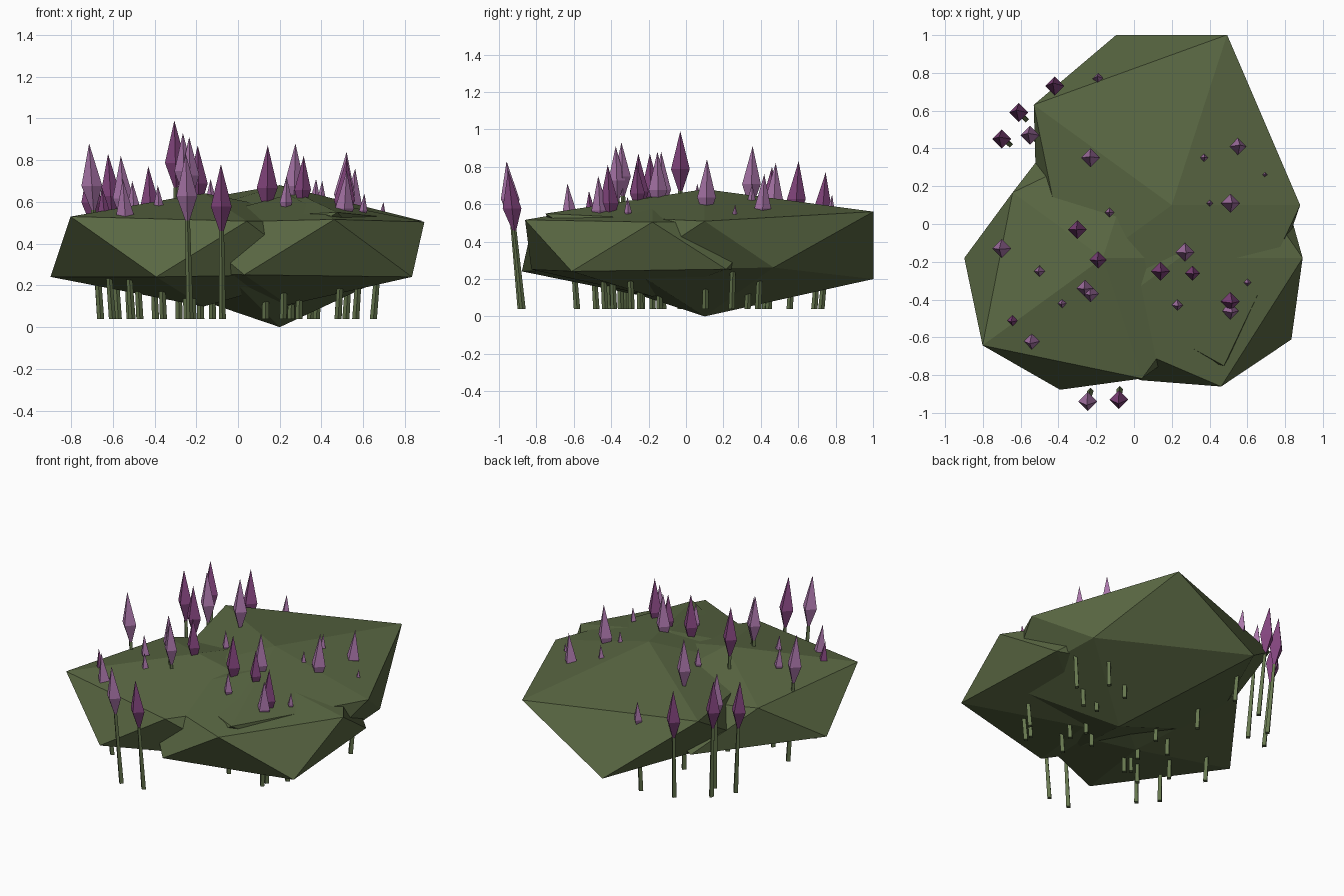
import bpy
import bmesh
import math
from mathutils import Vector

default_cube = bpy.data.objects.get("Cube")
if default_cube:
    bpy.data.objects.remove(default_cube, do_unlink=True)


def make_material(name, colour):
    mat = bpy.data.materials.new(name)
    mat.use_nodes = True
    rgba = (*colour, 1.0)
    mat.diffuse_color = rgba
    bsdf = mat.node_tree.nodes["Principled BSDF"]
    bsdf.inputs["Base Color"].default_value = rgba
    bsdf.inputs["Roughness"].default_value = 0.9
    return mat


leaf_green = make_material("leaf green", (0.10, 0.135, 0.055))
stem_green = make_material("stem green", (0.13, 0.18, 0.075))
light_purple = make_material("light purple", (0.40, 0.18, 0.40))
dark_purple = make_material("dark purple", (0.23, 0.06, 0.21))


def finish(name, bm, material):
    bmesh.ops.recalc_face_normals(bm, faces=bm.faces[:])
    mesh = bpy.data.meshes.new(name)
    bm.to_mesh(mesh)
    bm.free()
    mesh.materials.append(material)
    obj = bpy.data.objects.new(name, mesh)
    bpy.context.collection.objects.link(obj)
    return obj


# Leafy mounds: squashed icospheres whose corners are pushed in or out
MOUND_HEIGHT = 0.38


def mound(name, x, y, pushes):
    bm = bmesh.new()
    bmesh.ops.create_icosphere(bm, subdivisions=1, radius=1.0)
    for vert, push in zip(bm.verts, pushes):
        p = vert.co * push
        vert.co = (x + p.x, y + p.y, MOUND_HEIGHT * (1 + p.z))
    return finish(name, bm, leaf_green)


mound("back_mound", 0.2, 0.1,
      (1, .75, .85, .8, 1.06, .7, 1, .75, 1.01, 1.06, .76, .79))
mound("right_front_mound", -0.165, -0.18,
      (.74, .75, .82, .82, .8, .75, .75, .88, .66, .8, .75, .69))
mound("left_front_mound", 0.24, -0.18,
      (.72, .82, .76, .75, .8, .75, .8, .7, .7, .75, .73, .67))


# Flowers: a four-sided spindle on a thin square stem that leans outward
def ring(bm, centre, radius):
    corners = [(math.cos(k * math.pi / 2), math.sin(k * math.pi / 2)) for k in range(4)]
    return [bm.verts.new(centre + Vector((c * radius, s * radius, 0))) for c, s in corners]


def spindle(bm, bottom, middle, top, radius):
    waist = ring(bm, middle, radius)
    low, high = bm.verts.new(bottom), bm.verts.new(top)
    for k in range(4):
        a, b = waist[k], waist[(k + 1) % 4]
        bm.faces.new((a, b, high))
        bm.faces.new((b, a, low))


def stalk(bm, start, end):
    lower, upper = ring(bm, start, 0.017), ring(bm, end, 0.012)
    for k in range(4):
        n = (k + 1) % 4
        bm.faces.new((lower[k], lower[n], upper[n], upper[k]))
    bm.faces.new(lower[::-1])
    bm.faces.new(upper)


def plant(flowers, petals, stems):
    for x, y, tip, width in flowers:
        height = 3.5 * width
        waist_z = tip - 0.58 * height
        root = Vector((x * 0.94, y * 0.94, 0.04))
        middle = Vector((x, y, waist_z))
        lean = (middle - root) / (waist_z - root.z)
        bottom = middle - lean * (0.42 * height)
        top = middle + lean * (0.58 * height)
        spindle(petals, bottom, middle, top, width / 2)
        stalk(stems, root, bottom + lean * 0.03)


# Each flower: x, y, tip height, width
dark_flowers = [
    (-.42, .73, .77, .1), (-.61, .59, .83, .1), (-.7, .45, .8, .1),
    (-.3, -.03, .99, .1), (-.19, -.19, .87, .09), (.14, -.25, .87, .1),
    (.31, -.26, .82, .08), (-.64, -.51, .67, .07), (.51, -.41, .81, .1),
    (-.08, -.93, .78, .1),
]
light_flowers = [
    (-.55, .47, .82, .1), (-.19, .77, .65, .06), (-.23, .35, .91, .1),
    (.55, .41, .76, .09), (.37, .35, .71, .05), (.69, .26, .6, .04),
    (.4, .11, .7, .04), (.51, .11, .84, .1), (-.13, .06, .71, .05),
    (-.7, -.13, .88, .1), (-.5, -.25, .7, .06), (.27, -.15, .88, .1),
    (-.26, -.34, .93, .09), (-.23, -.37, .91, .09), (-.38, -.42, .68, .05),
    (-.54, -.62, .71, .09), (.23, -.43, .72, .06), (.51, -.46, .75, .09),
    (.6, -.31, .64, .04), (-.245, -.94, .83, .1),
]

stem_mesh = bmesh.new()
for name, flowers, material in (("dark_flowers", dark_flowers, dark_purple),
                                ("light_flowers", light_flowers, light_purple)):
    petal_mesh = bmesh.new()
    plant(flowers, petal_mesh, stem_mesh)
    finish(name, petal_mesh, material)
finish("flower_stems", stem_mesh, stem_green)
